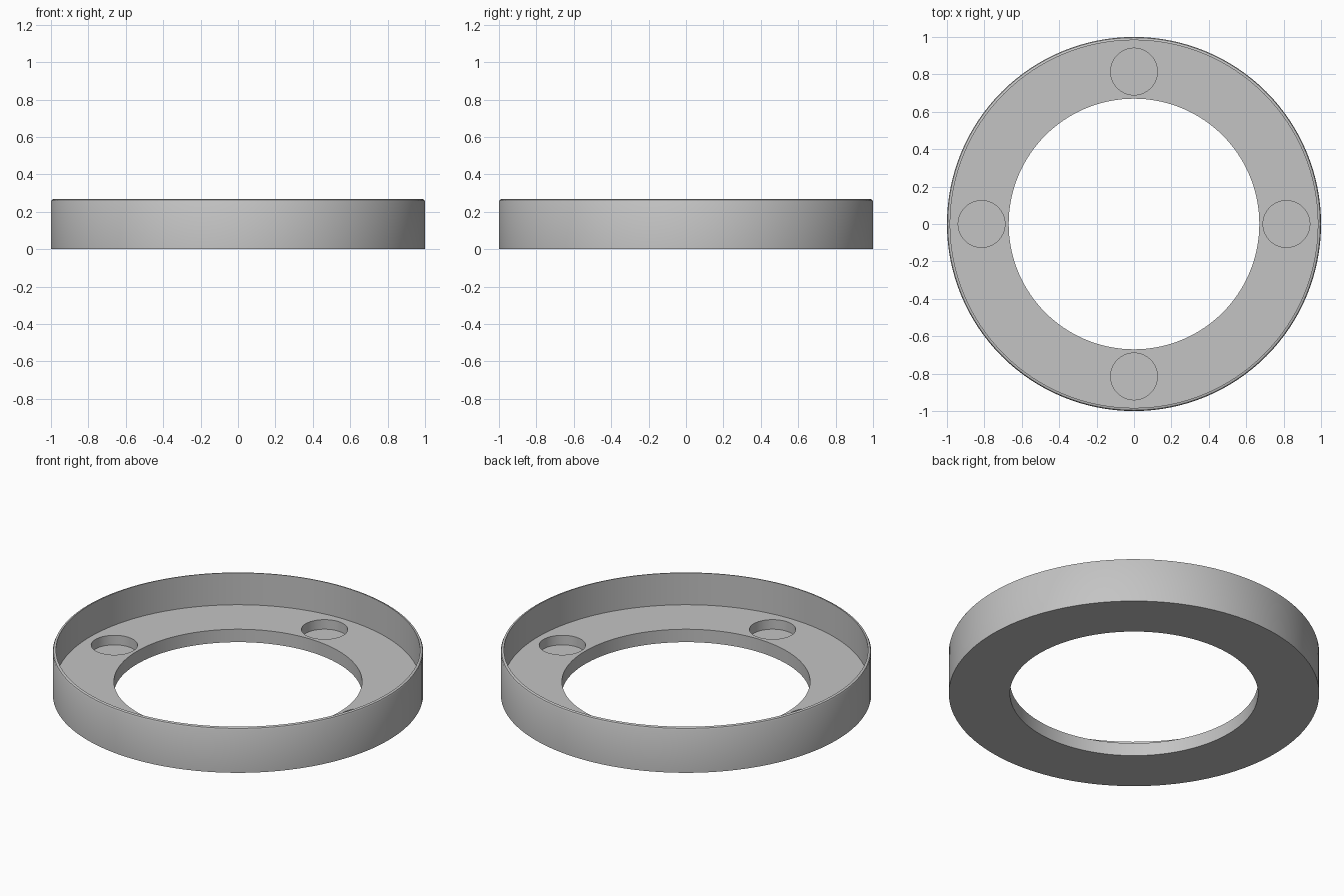
import bpy
import bmesh
from math import pi, cos, sin, radians

old = bpy.data.objects.get("Cube")
if old:
    bpy.data.objects.remove(old)

grey = bpy.data.materials.new("plain grey")
grey.use_nodes = True
colour = (0.55, 0.55, 0.55, 1)
grey.diffuse_color = colour
grey.node_tree.nodes["Principled BSDF"].inputs["Base Color"].default_value = colour

FLOOR, TOP, POCKET = 0.077, 0.267, 0.02


def lathe(name, profile, steps=128):
    """Spin a closed (radius, height) profile around z."""
    bm = bmesh.new()
    verts = [bm.verts.new((r, 0, z)) for r, z in profile]
    edges = [bm.edges.new((verts[i - 1], verts[i])) for i in range(len(verts))]
    bmesh.ops.spin(bm, geom=verts + edges, cent=(0, 0, 0), axis=(0, 0, 1),
                   angle=2 * pi, steps=steps, use_merge=True)
    bmesh.ops.remove_doubles(bm, verts=bm.verts, dist=1e-5)
    bmesh.ops.recalc_face_normals(bm, faces=bm.faces)
    mesh = bpy.data.meshes.new(name)
    bm.to_mesh(mesh)
    bm.free()
    obj = bpy.data.objects.new(name, mesh)
    bpy.context.collection.objects.link(obj)
    mesh.materials.append(grey)
    return obj


# Ring tray: flat floor, thin tall rim with a rounded outer top edge
ring = lathe("ring_tray", [
    (0.67, 0), (1, 0), (1, 0.255), (0.996, 0.263), (0.988, TOP),
    (0.983, TOP), (0.983, FLOOR), (0.67, FLOOR)])

# Four round blind pockets in the floor
bm = bmesh.new()
for i in range(4):
    a = i * pi / 2
    made = bmesh.ops.create_cone(bm, cap_ends=True, segments=64, radius1=0.125,
                                 radius2=0.125, depth=0.2)
    bmesh.ops.translate(bm, verts=made["verts"],
                        vec=(0.815 * cos(a), 0.815 * sin(a), POCKET + 0.1))
mesh = bpy.data.meshes.new("pocket_cutters")
bm.to_mesh(mesh)
bm.free()
mesh.materials.append(grey)
cutter = bpy.data.objects.new("pocket_cutters", mesh)
bpy.context.collection.objects.link(cutter)
cutter.hide_render = True

cut = ring.modifiers.new("pockets", 'BOOLEAN')
cut.operation = 'DIFFERENCE'
cut.solver = 'EXACT'
cut.object = cutter

bpy.ops.object.select_all(action='DESELECT')
bpy.context.view_layer.objects.active = ring
ring.select_set(True)
bpy.ops.object.modifier_apply(modifier=cut.name)
bpy.data.objects.remove(cutter)
bpy.ops.object.shade_smooth_by_angle(angle=radians(35))
